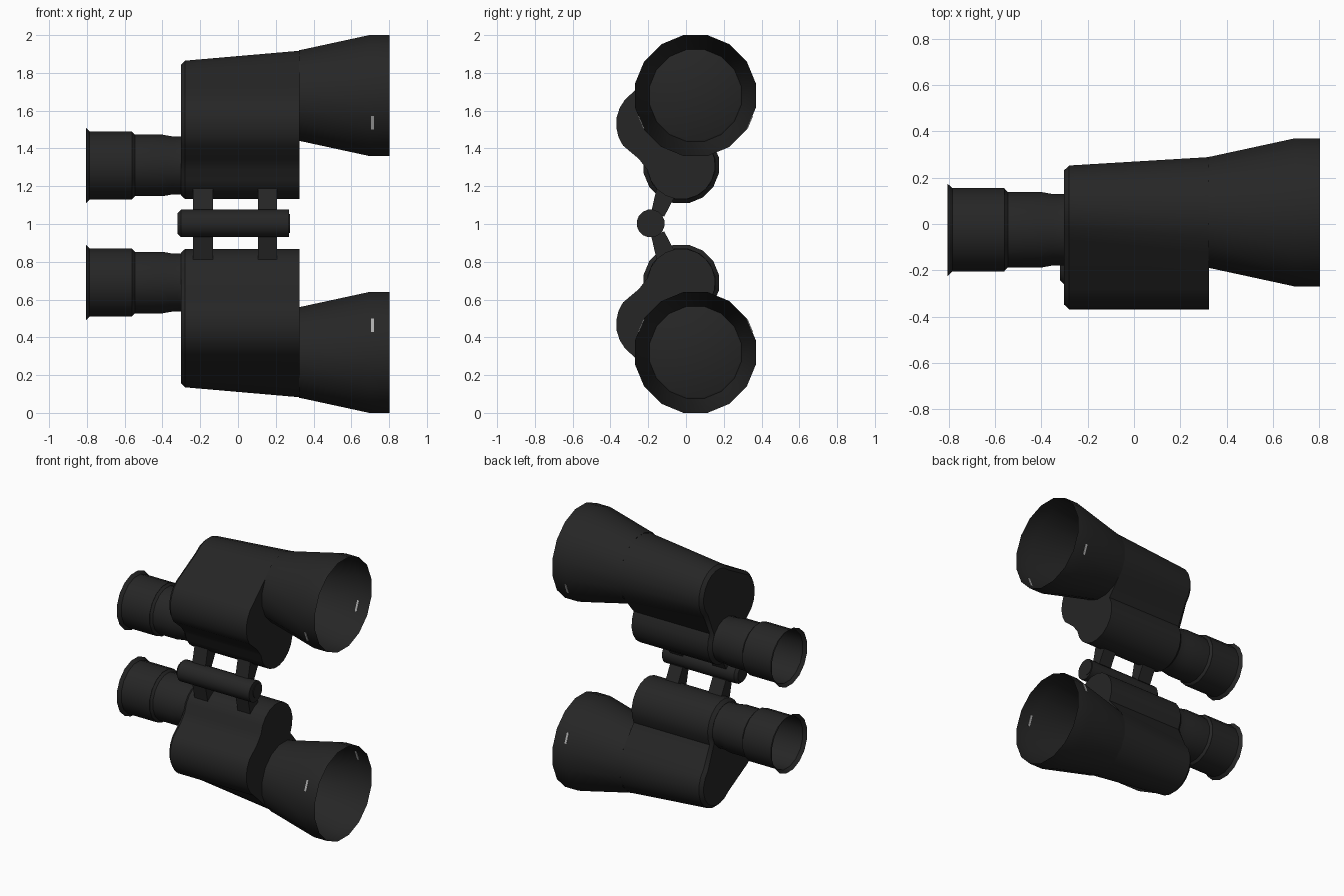
import bpy, bmesh, math
from mathutils import Vector, Matrix

if "Cube" in bpy.data.objects:
    bpy.data.objects.remove(bpy.data.objects["Cube"])


def material(name, c):
    m = bpy.data.materials.new(name)
    m.diffuse_color = (*c, 1)
    m.use_nodes = True
    m.node_tree.nodes["Principled BSDF"].inputs["Base Color"].default_value = m.diffuse_color
    return m


BLACK = material("matte black", (0.019, 0.019, 0.019))
GREY = material("light grey", (0.42, 0.42, 0.42))


def finish(name, bm, mat, smooth=True):
    bmesh.ops.recalc_face_normals(bm, faces=bm.faces)
    me = bpy.data.meshes.new(name)
    bm.to_mesh(me)
    bm.free()
    me.materials.append(mat)
    ob = bpy.data.objects.new(name, me)
    bpy.context.collection.objects.link(ob)
    if smooth:
        bpy.ops.object.select_all(action='DESELECT')
        ob.select_set(True)
        bpy.context.view_layer.objects.active = ob
        bpy.ops.object.shade_smooth_by_angle(angle=math.radians(35))
    return ob


def loft(name, rings, mat, cap_start=False, cap_end=False, smooth=True):
    """Skin a list of equal-length point rings."""
    bm = bmesh.new()
    vs = [[bm.verts.new(p) for p in r] for r in rings]
    n = len(vs[0])
    for a, b in zip(vs, vs[1:]):
        for i in range(n):
            j = (i + 1) % n
            bm.faces.new((a[i], a[j], b[j], b[i]))
    if cap_start:
        bm.faces.new(vs[0])
    if cap_end:
        bm.faces.new(vs[-1])
    return finish(name, bm, mat, smooth)


def circle(x, r, y, z, n=16):
    """Ring around the x direction; r is the flat-to-centre radius."""
    R = r / math.cos(math.pi / n)
    return [(x, y + R * math.cos((i + .5) * math.tau / n),
             z + R * math.sin((i + .5) * math.tau / n)) for i in range(n)]


def lathe(name, profile, y, z, **caps):
    return loft(name, [circle(x, r, y, z) for x, r in profile], BLACK, **caps)


def arc(y, z, r, a0, a1, n):
    return [(y + r * math.cos(math.radians(a0 + (a1 - a0) * i / (n - 1))),
             z + r * math.sin(math.radians(a0 + (a1 - a0) * i / (n - 1)))) for i in range(n)]


def outline(obj_y, obj_r, inset=0.0):
    """Three-lobed prism housing section, z relative to the hinge."""
    return (arc(obj_y, .68, obj_r - inset, -45, 135, 11)
            + arc(-.17, .53, .2 - inset, 125, 215, 7)
            + [(-.25 + inset, .345)]
            + arc(-.025, .31, .18 - inset, 188, 390, 12))


for side, s in (("upper", 1), ("lower", -1)):
    def ring(x, pts):
        return [(x, y, 1 + s * z) for y, z in pts]

    # prism housing, bevelled at the eyepiece end
    loft(side + "_prism_housing",
         [ring(-.303, outline(.068, .187, .022)), ring(-.28, outline(.068, .187)),
          ring(.325, outline(.052, .24))], BLACK, cap_start=True, cap_end=True)

    # open flared objective barrel with the lens at its base
    zo = 1 + s * .68
    lathe(side + "_objective_barrel", [(.322, .24), (.335, .242), (.695, .32), (.803, .32)], .05, zo)
    lathe(side + "_objective_lens", [(.34, .243), (.345, .235)], .05, zo, cap_end=True)

    # eyepiece tube with flared rubber cup, recessed eye lens
    lathe(side + "_eyepiece",
          [(-.56, .14), (-.56, .18), (-.785, .18), (-.806, .2)], -.025, 1 + s * .31, cap_start=True)
    lathe(side + "_eyepiece_tube",
          [(-.56, .178), (-.545, .163), (-.40, .163), (-.35, .154), (-.302, .154)],
          -.025, 1 + s * .31)

    # hinge arms
    arm = [(-.185, .06), (-.115, .04), (-.02, .22), (-.03, .235), (-.145, .235)]
    for label, x0, x1 in (("rear", -.237, -.132), ("front", .107, .207)):
        loft(f"{side}_{label}_hinge_arm", [ring(x0, arm), ring(x1, arm)], BLACK,
             cap_start=True, cap_end=True, smooth=False)

    # small plain accent plates on both flanks of the barrel
    for label, f in (("front", -1), ("back", 1)):
        a = math.radians(22.5)
        out = Vector((0, f * math.cos(a), -s * math.sin(a)))
        tan = Vector((0, -f * math.sin(a), -s * math.cos(a)))
        bm = bmesh.new()
        bmesh.ops.create_cube(bm, size=1)
        c = Vector((.712, .05, zo)) + out * .32 + tan * .022
        for v in bm.verts:
            v.co = c + Vector((v.co.x * .015, 0, 0)) + tan * v.co.y * .075 + out * v.co.z * .006
        finish(f"{side}_{label}_accent_plate", bm, GREY, False)

# central hinge bar
lathe("hinge_bar", [(-.32, .055), (-.302, .073), (.27, .073)], -.187, 1.003,
      cap_start=True, cap_end=True)
lathe("hinge_end_cap", [(.268, .05), (.274, .05)], -.166, 1.003, cap_end=True)
